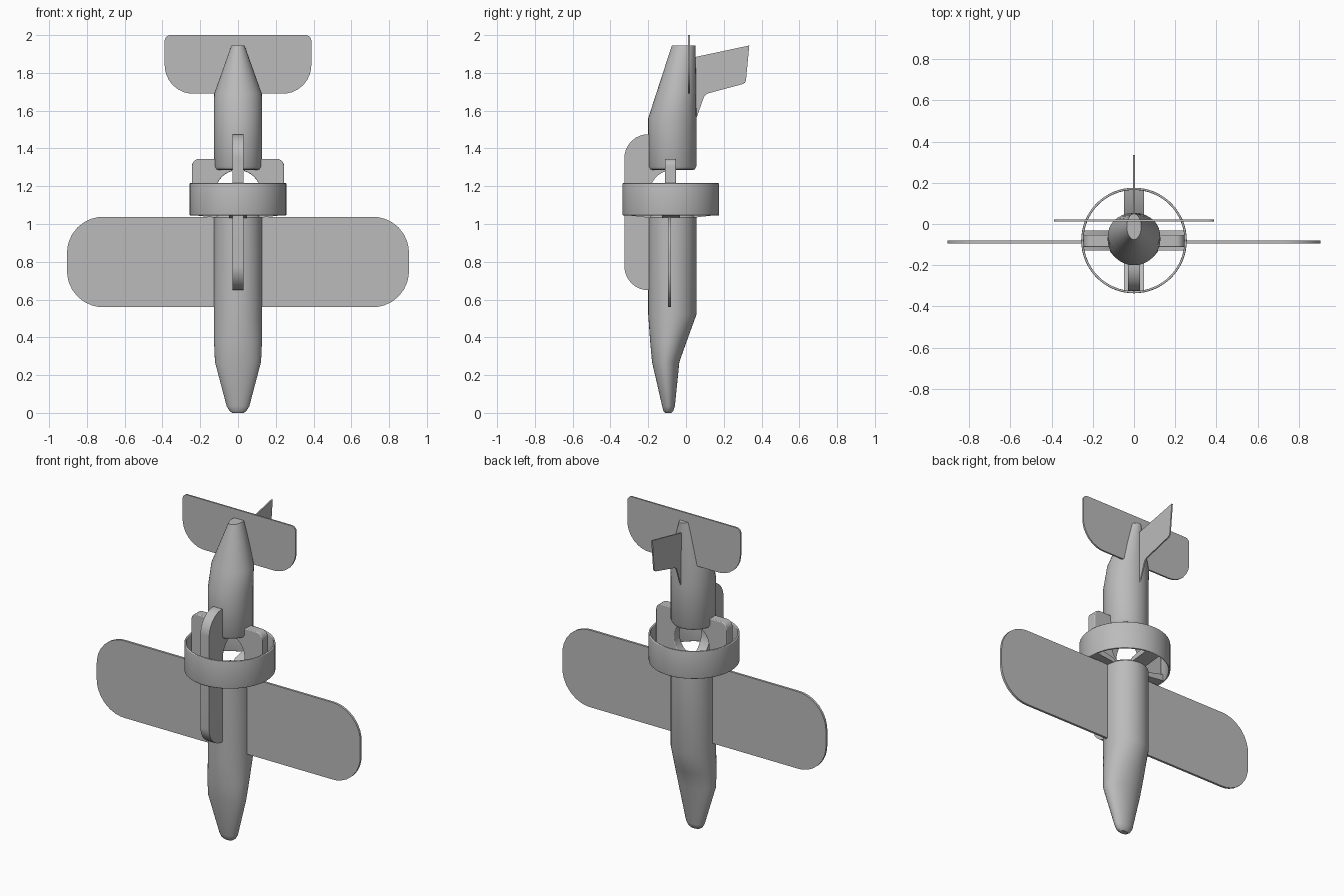
import bpy, bmesh, math
from mathutils import Vector

cube = bpy.data.objects.get("Cube")
if cube:
    bpy.data.objects.remove(cube)

GREY = (0.5, 0.5, 0.5, 1)
mat = bpy.data.materials.new("plain grey")
mat.use_nodes = True
mat.diffuse_color = GREY
mat.node_tree.nodes["Principled BSDF"].inputs["Base Color"].default_value = GREY

AXIS_Y = -0.072   # fuselage axis
RING_Y = -0.08    # duct axis
GAP_Z = 1.165     # centre of the open gap between the two fuselage parts


def finish(bm, name, bevel=0, angle=35):
    bmesh.ops.recalc_face_normals(bm, faces=bm.faces)
    mesh = bpy.data.meshes.new(name)
    bm.to_mesh(mesh)
    bm.free()
    mesh.materials.append(mat)
    obj = bpy.data.objects.new(name, mesh)
    bpy.context.collection.objects.link(obj)
    if bevel:
        mod = obj.modifiers.new("soft edges", "BEVEL")
        mod.width, mod.segments, mod.limit_method = bevel, 3, "ANGLE"
        mod.angle_limit = math.radians(40)
    bpy.ops.object.select_all(action="DESELECT")
    obj.select_set(True)
    bpy.context.view_layer.objects.active = obj
    bpy.ops.object.shade_smooth_by_angle(angle=math.radians(angle))
    return obj


def outline(corners, steps=8):
    """Closed outline from (u, v, corner radius) triples."""
    pts = []
    for i, (u, v, r) in enumerate(corners):
        c = Vector((u, v))
        if not r:
            pts.append(c)
            continue
        a = (Vector(corners[i - 1][:2]) - c).normalized()
        b = (Vector(corners[(i + 1) % len(corners)][:2]) - c).normalized()
        half = a.angle(b) / 2
        mid = c + (a + b).normalized() * r / math.sin(half)
        start = c + a * r / math.tan(half) - mid
        end = c + b * r / math.tan(half) - mid
        for k in range(steps + 1):
            pts.append(mid + start.lerp(end, k / steps).normalized() * r)
    return pts


def plate(name, pts, thickness, place, bevel=0):
    """Extrude an outline; place(u, v, w) maps to model space, w across the plate."""
    bm = bmesh.new()
    sides = [[bm.verts.new(place(p[0], p[1], s * thickness / 2)) for p in pts]
             for s in (-1, 1)]
    bm.faces.new(sides[0])
    bm.faces.new(sides[1][::-1])
    for i in range(len(pts)):
        j = (i + 1) % len(pts)
        bm.faces.new((sides[0][i], sides[0][j], sides[1][j], sides[1][i]))
    return finish(bm, name, bevel)


def loft(name, sections, segs=40):
    """Skin elliptical sections given as (z, front y, back y, half width)."""
    bm = bmesh.new()
    rings = []
    for z, front, back, half in sections:
        mid, depth = (front + back) / 2, (back - front) / 2
        rings.append([bm.verts.new((half * math.cos(t), mid + depth * math.sin(t), z))
                      for t in (math.tau * k / segs for k in range(segs))])
    for lo, hi in zip(rings, rings[1:]):
        for k in range(segs):
            n = (k + 1) % segs
            bm.faces.new((lo[k], lo[n], hi[n], hi[k]))
    bm.faces.new(rings[0])
    bm.faces.new(rings[-1])
    return finish(bm, name)


# Fuselage: nose points down, tail points up
loft("front_fuselage", [
    (0.0, -0.11, -0.078, 0.03), (0.01, -0.12, -0.067, 0.045), (0.035, -0.126, -0.059, 0.06),
    (0.27, -0.18, -0.035, 0.122), (0.38, -0.19, 0.004, 0.127), (0.52, -0.2, 0.055, 0.128),
    (1.035, -0.2, 0.055, 0.128), (1.045, -0.192, 0.047, 0.12)])
loft("rear_fuselage", [
    (1.285, -0.18, 0.035, 0.108), (1.29, -0.192, 0.047, 0.12), (1.305, -0.2, 0.055, 0.128),
    (1.56, -0.2, 0.055, 0.128), (1.69, -0.158, 0.054, 0.126), (1.945, -0.075, 0.05, 0.035)])

# Duct ring between the fuselage halves
bm = bmesh.new()
profile = outline([(0.245, 1.045, 0.004), (0.256, 1.045, 0.004),
                   (0.256, 1.216, 0.004), (0.245, 1.216, 0.004)], 3)
N = 64
loops = [[bm.verts.new((r * math.cos(math.tau * k / N),
                        RING_Y + r * math.sin(math.tau * k / N), z)) for r, z in profile]
         for k in range(N)]
for k in range(N):
    a, b = loops[k], loops[(k + 1) % N]
    for i in range(len(profile)):
        j = (i + 1) % len(profile)
        bm.faces.new((a[i], a[j], b[j], b[i]))
finish(bm, "duct_ring")

# Rounded inner edge shared by the pylon and the side brackets
arc = [(0.12 * math.cos(t), GAP_Z + 0.12 * math.sin(t))
       for t in (math.radians(75 - 10 * k) for k in range(16))]

# Pylon along the front, joining both fuselage parts
pylon = outline([(0.1, 0.65, 0), (0.254, 0.65, 0.125),
                 (0.254, 1.475, 0.125), (0.1, 1.475, 0)])
plate("pylon", pylon + [(0.03, 1.32)] + arc + [(0.03, 1.04), (0.1, 1.03)], 0.06,
      lambda u, v, w: (w, AXIS_Y - u, v))

# Side brackets and the short wide struts inside the duct
bracket = outline([(0.03, 1.04, 0), (0.244, 1.05, 0),
                   (0.244, 1.345, 0.04), (0.09, 1.345, 0)])
for side, s in (("left", 1), ("right", -1)):
    plate(side + "_bracket", bracket + [(0.03, 1.30)] + arc, 0.058,
          lambda u, v, w: (s * u, AXIS_Y - 0.01 + w, v), 0.018)

strut = [(0.09, 1.03), (0.246, 1.048), (0.246, 1.09), (0.12, 1.06)]
for name, dx, dy in (("left", 1, 0), ("right", -1, 0), ("front", 0, -1), ("back", 0, 1)):
    plate(name + "_duct_strut", strut, 0.095,
          lambda u, v, w: (dx * u - dy * w, RING_Y + dy * u + dx * w, v))

# Wing and tail surfaces
plate("wing", outline([(-0.905, 0.56, 0.19), (0.905, 0.56, 0.19),
                       (0.905, 1.038, 0.19), (-0.905, 1.038, 0.19)]), 0.014,
      lambda u, v, w: (u, -0.087 + w, v))
plate("tailplane", outline([(-0.388, 1.69, 0.15), (0.388, 1.69, 0.15),
                            (0.388, 2.0, 0.03), (-0.388, 2.0, 0.03)]), 0.01,
      lambda u, v, w: (u, 0.016 + w, v))
plate("tail_fin", outline([(0.03, 1.56, 0), (0.055, 1.56, 0), (0.1, 1.687, 0.04),
                           (0.316, 1.745, 0.025), (0.335, 1.945, 0), (0.03, 1.88, 0)]), 0.008,
      lambda u, v, w: (w, u, v))
